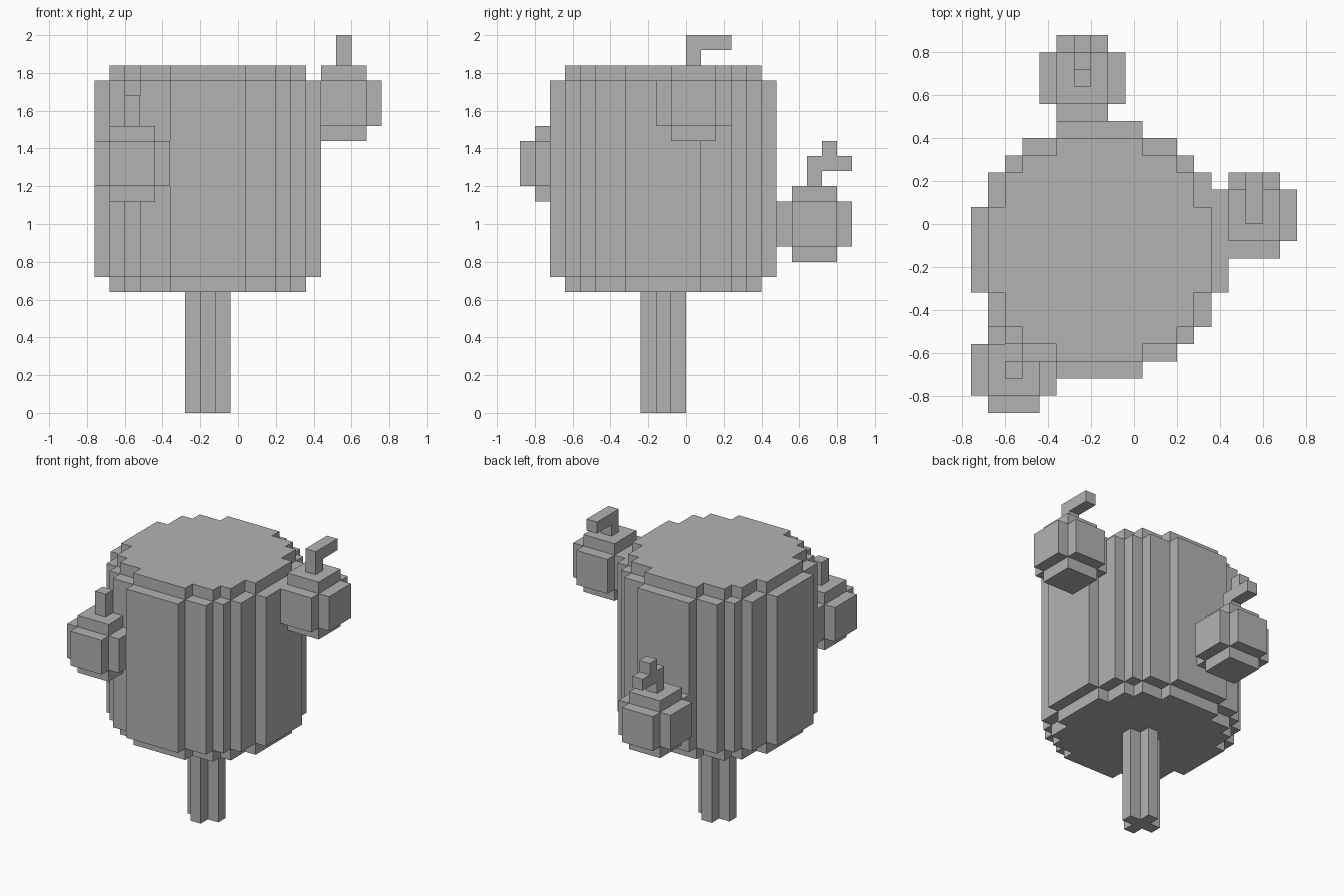
import bpy
import bmesh
from mathutils import Vector

U = 0.08  # edge length of one block

cube = bpy.data.objects.get("Cube")
if cube:
    bpy.data.objects.remove(cube, do_unlink=True)

grey = bpy.data.materials.new("plain_grey")
grey.use_nodes = True
colour = (0.45, 0.45, 0.45, 1)
grey.diffuse_color = colour
grey.node_tree.nodes["Principled BSDF"].inputs["Base Color"].default_value = colour


def prism(bm, rows, z0, z1, x=0, y=0):
    """Extrude a stepped outline given as (width, depth) rows; all in blocks."""
    edge = -sum(depth for _, depth in rows) / 2
    right = []
    for width, depth in rows:
        right += [(width / 2, edge), (width / 2, edge + depth)]
        edge += depth
    outline = right + [(-px, py) for px, py in reversed(right)]
    low = [bm.verts.new(((px + x) * U, (py + y) * U, z0 * U)) for px, py in outline]
    high = [bm.verts.new(v.co + Vector((0, 0, (z1 - z0) * U))) for v in low]
    bm.faces.new(reversed(low))
    bm.faces.new(high)
    for i in range(len(low)):
        j = (i + 1) % len(low)
        bm.faces.new((low[i], low[j], high[j], high[i]))


def part(name, prisms, location):
    """Make one object out of several prisms."""
    bm = bmesh.new()
    for p in prisms:
        prism(bm, *p)
    mesh = bpy.data.meshes.new(name)
    bm.to_mesh(mesh)
    bm.free()
    mesh.materials.append(grey)
    obj = bpy.data.objects.new(name, mesh)
    obj.location = location
    bpy.context.collection.objects.link(obj)


def mirrored(half, middle):
    return half + [middle] + half[::-1]


CROSS = [(1, 1), (3, 1), (1, 1)]
BIG_CROSS = [(3, 1), (5, 3), (3, 1)]
BLOCK = [(1, 1)]
SQUARE = [(3, 3)]
WIDE_DISC = mirrored([(5, 1), (9, 1), (11, 1), (13, 2)], (15, 5))
SMALL_DISC = mirrored([(5, 1), (9, 1), (11, 2)], (13, 5))

# Trunk and crown share one axis
axis = (-0.16, -0.12, 0)
part("trunk", [(CROSS, 0, 8)], axis)
part("crown", [(SMALL_DISC, 8, 23), (WIDE_DISC, 9, 22)], axis)

# Stems: plain, hooked, and with a sprouting tip
plain = [(BLOCK, 5, 7)]
hooked = [(BLOCK, 5, 6), ([(1, 3)], 6, 7, 0, 1)]
sprouting = hooked + [(BLOCK, 7, 8, 0, 1)]

# Hanging fruits, each with its stem
for side, location, stem in (
    ("left", (0.56, 0.04, 1.44), hooked),
    ("back", (-0.24, 0.68, 0.80), sprouting),
    ("front", (-0.56, -0.68, 1.12), plain),
):
    part(side + "_fruit", [(SQUARE, 0, 5), (BIG_CROSS, 1, 4)], location)
    part(side + "_fruit_stem", stem, location)
